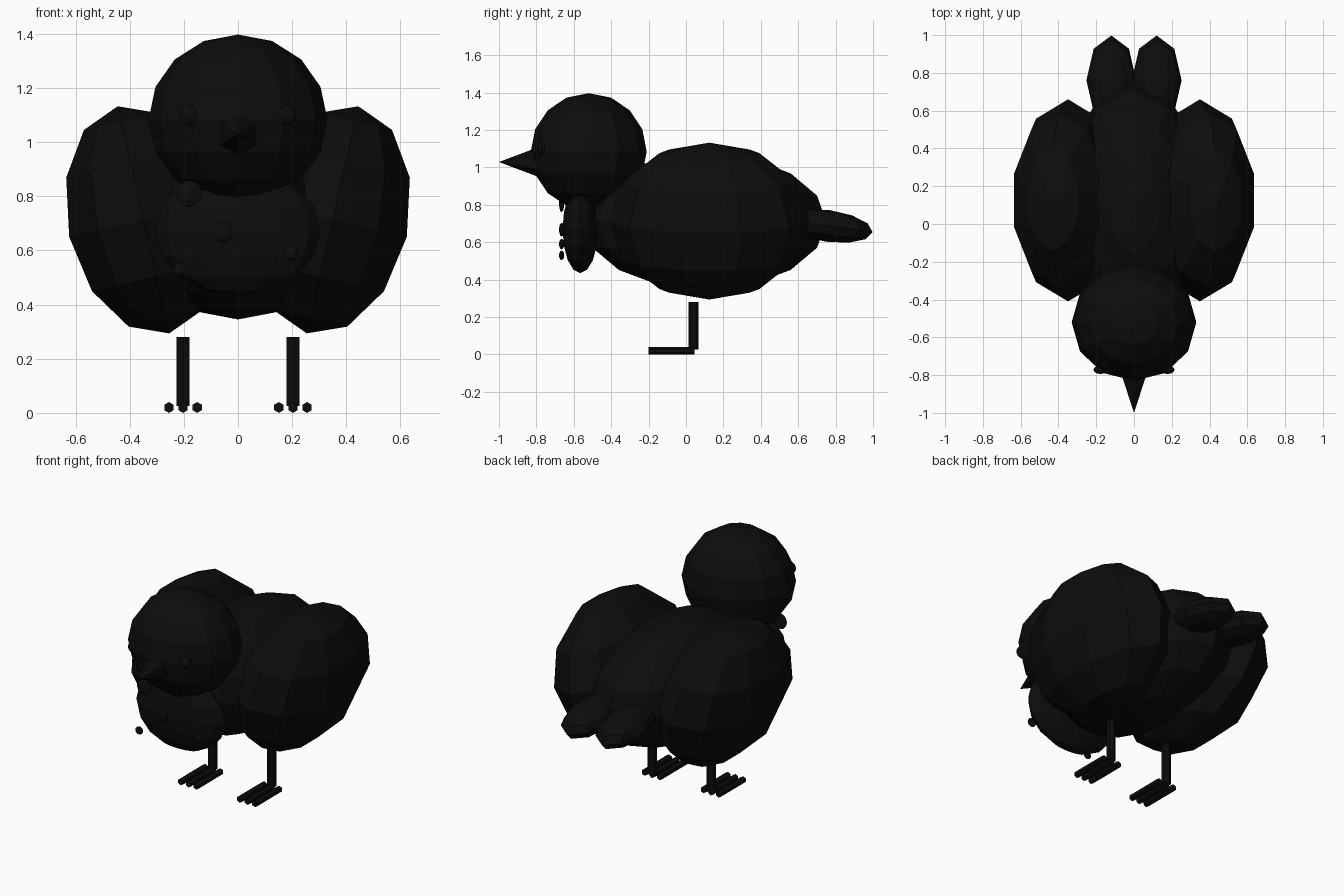
import bpy
from math import radians

if "Cube" in bpy.data.objects:
    bpy.data.objects.remove(bpy.data.objects["Cube"], do_unlink=True)

# One near-black colour for the whole bird
COLOUR = (0.0037, 0.0037, 0.0037, 1)
black = bpy.data.materials.new("soot_black")
black.use_nodes = True
black.diffuse_color = COLOUR
black.node_tree.nodes["Principled BSDF"].inputs["Base Color"].default_value = COLOUR


def finish(name):
    ob = bpy.context.object
    ob.name = name
    ob.data.materials.append(black)
    return ob


def ellipsoid(name, loc, size, segments=12, rings=8, rot=(0, 0, 0)):
    bpy.ops.mesh.primitive_uv_sphere_add(
        segments=segments, ring_count=rings, radius=1, location=loc,
        rotation=[radians(a) for a in rot])
    ob = finish(name)
    ob.scale = size
    return ob


def rod(name, loc, radius, length, tip=None, rot_x=0):
    bpy.ops.mesh.primitive_cone_add(
        vertices=6, radius1=radius, radius2=radius if tip is None else tip,
        depth=length, location=loc, rotation=(radians(rot_x), 0, 0))
    return finish(name)


# Body, head and breast
ellipsoid("body", (0, 0.1, 0.71), (0.38, 0.65, 0.365))
ellipsoid("head", (0, -0.52, 1.084), (0.33, 0.31, 0.313))
ellipsoid("breast", (0, -0.565, 0.67), (0.305, 0.095, 0.235))

# Beak
rod("beak", (0, -0.89, 1.029), 0.083, 0.22, tip=0, rot_x=90)

# Paired parts
for side, s in (("left", 1), ("right", -1)):
    ellipsoid(side + "_wing", (s * 0.349, 0.125, 0.713), (0.296, 0.535, 0.43),
              segments=10, rings=6, rot=(0, s * 12.8, 0))
    ellipsoid(side + "_tail_feather", (s * 0.12, 0.76, 0.687), (0.132, 0.24, 0.085),
              segments=8, rings=6, rot=(-8, 0, 0))
    ellipsoid(side + "_eye", (s * 0.178, -0.772, 1.1), (0.037, 0.022, 0.037))
    rod(side + "_leg", (s * 0.203, 0.04, 0.153), 0.027, 0.254)
    for i in (-1, 0, 1):
        rod(f"{side}_toe_{i + 2}", (s * 0.203 + i * 0.052, -0.077, 0.02),
            0.02, 0.245, rot_x=90)

# Spots in front of the breast
for i, (x, z, r) in enumerate([(-0.18, 0.81, 0.05), (-0.055, 0.667, 0.037),
                               (0.195, 0.59, 0.028), (-0.215, 0.53, 0.025)]):
    ellipsoid(f"breast_spot_{i + 1}", (x, -0.665, z), (r, 0.014, r),
              segments=10, rings=6)
